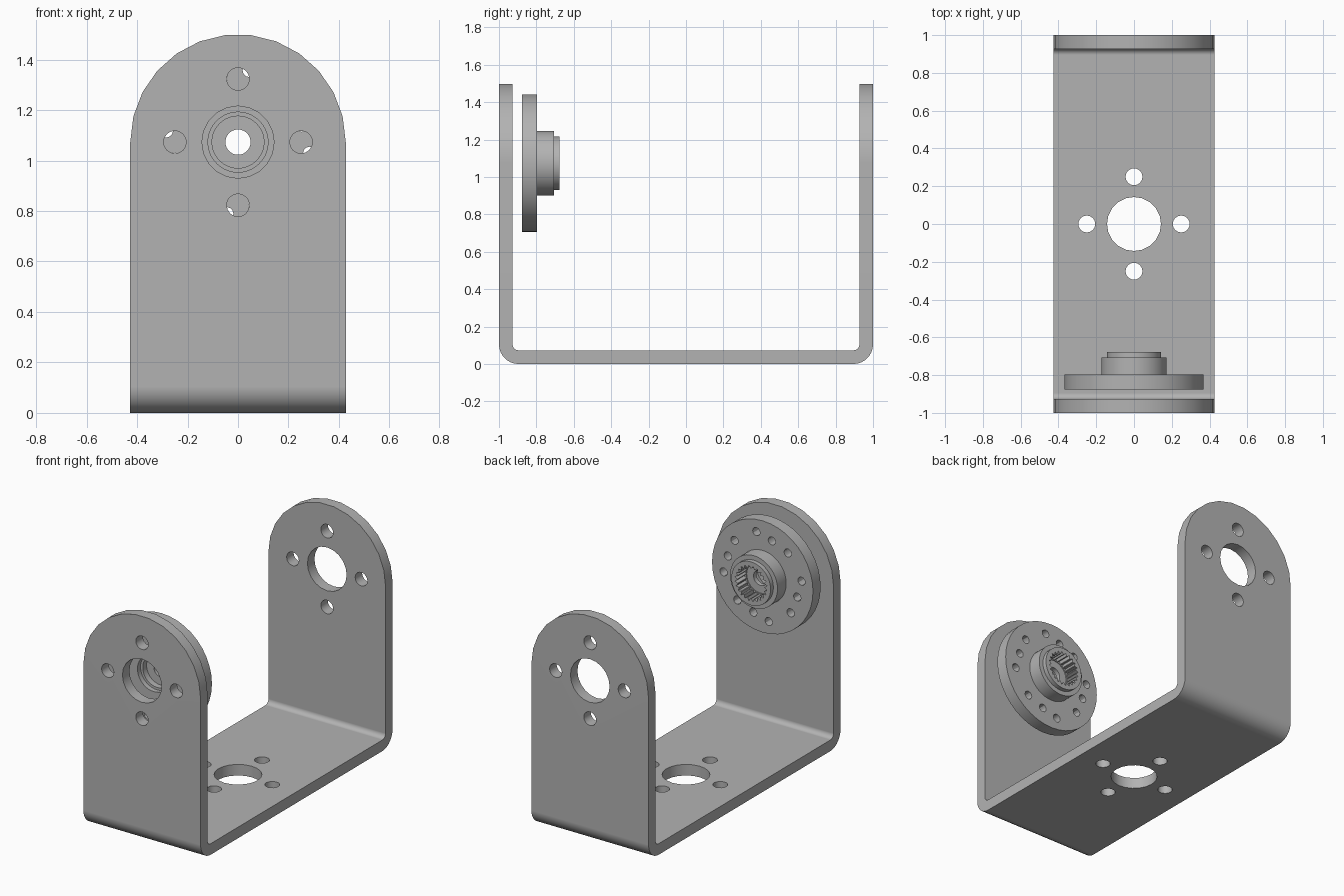
import bpy, bmesh, math
from mathutils import Vector, Matrix

if "Cube" in bpy.data.objects:
    bpy.data.objects.remove(bpy.data.objects["Cube"])

metal = bpy.data.materials.new("grey_metal")
metal.diffuse_color = (0.45, 0.45, 0.45, 1)
metal.use_nodes = True
metal.node_tree.nodes["Principled BSDF"].inputs["Base Color"].default_value = metal.diffuse_color

AXIS_Z = 1.073    # height of the pivot axis
HALF_W = 0.427    # half the bracket width
T = 0.073         # sheet thickness
PIVOT = Vector((0, 0, AXIS_Z))


def new_object(name, bm):
    bmesh.ops.recalc_face_normals(bm, faces=bm.faces)
    mesh = bpy.data.meshes.new(name)
    bm.to_mesh(mesh)
    bm.free()
    mesh.materials.append(metal)
    obj = bpy.data.objects.new(name, mesh)
    bpy.context.collection.objects.link(obj)
    return obj


def prism(name, points, vec):
    """Extrude a closed outline along a vector."""
    bm = bmesh.new()
    face = bm.faces.new([bm.verts.new(p) for p in points])
    out = bmesh.ops.extrude_face_region(bm, geom=[face])
    verts = [g for g in out["geom"] if isinstance(g, bmesh.types.BMVert)]
    bmesh.ops.translate(bm, verts=verts, vec=vec)
    return new_object(name, bm)


def arc(cx, cy, r, a0, a1, n):
    return [(cx + r * math.cos(math.radians(a0 + (a1 - a0) * i / n)),
             cy + r * math.sin(math.radians(a0 + (a1 - a0) * i / n))) for i in range(n + 1)]


def ring(bm, centre, r, length, axis, n):
    """Add a cylinder along y or z to a cutter mesh."""
    rot = Matrix.Rotation(math.pi / 2, 4, 'X') if axis == 'y' else Matrix()
    bmesh.ops.create_cone(bm, cap_ends=True, segments=n, radius1=r, radius2=r,
                          depth=length, matrix=Matrix.Translation(centre) @ rot)


def boolean(obj, cutter, operation):
    mod = obj.modifiers.new("cut", 'BOOLEAN')
    mod.object, mod.operation, mod.solver = cutter, operation, 'EXACT'
    bpy.context.view_layer.objects.active = obj
    bpy.ops.object.modifier_apply(modifier=mod.name)
    bpy.data.objects.remove(cutter)


def smooth(obj):
    bpy.ops.object.select_all(action='DESELECT')
    obj.select_set(True)
    bpy.context.view_layer.objects.active = obj
    bpy.ops.object.shade_smooth_by_angle(angle=math.radians(30))
    mod = obj.modifiers.new("even_shading", 'WEIGHTED_NORMAL')
    mod.keep_sharp = True


# Bracket: bent sheet in side profile, trimmed to a round-topped front outline
R_OUT, R_IN = 0.105, 0.032
half = [(1 - T, 1.5), (1, 1.5)]
half_out = [(1, 1.5)] + arc(1 - R_OUT, R_OUT, R_OUT, 0, -90, 7)
half_in = [(1 - T, 1.5)] + arc(1 - T - R_IN, T + R_IN, R_IN, 0, -90, 7)
mirror = lambda pts: [(-y, z) for y, z in reversed(pts)]
outline = half_out + mirror(half_out) + mirror(half_in)[::-1] + half_in[::-1]
bracket = prism("bracket", [(-0.6, y, z) for y, z in outline], (1.2, 0, 0))
dome = [(-HALF_W, -0.1), (HALF_W, -0.1)] + arc(0, AXIS_Z, HALF_W, 0, 180, 13)
boolean(bracket, prism("dome_cutter", [(x, -1.2, z) for x, z in dome], (0, 2.4, 0)), 'INTERSECT')

# Centre hole and four screw holes, through both arms and through the base
for axis, centre, length in (('y', PIVOT, 3), ('z', Vector((0, 0, 0)), 0.5)):
    bm = bmesh.new()
    ring(bm, centre, 0.143, length, axis, 20)
    for k in range(4):
        c, s = math.cos(k * math.pi / 2) * 0.25, math.sin(k * math.pi / 2) * 0.25
        offset = Vector((c, 0, s)) if axis == 'y' else Vector((c, s, 0))
        ring(bm, centre + offset, 0.045, length, axis, 16)
    boolean(bracket, new_object("hole_cutter", bm), 'DIFFERENCE')
smooth(bracket)

# Round horn: lathed disc, collar, tip, inner web and stepped recess
section = [(0.05, -0.805), (0.103, -0.805), (0.103, -0.845), (0.119, -0.845),
           (0.119, -0.877), (0.368, -0.877), (0.368, -0.797), (0.173, -0.797),
           (0.173, -0.706), (0.143, -0.706), (0.143, -0.677), (0.1, -0.677),
           (0.1, -0.775), (0.05, -0.775)]
N = 40
bm = bmesh.new()
rows = [[bm.verts.new((r * math.cos(2 * math.pi * i / N), y,
                       AXIS_Z + r * math.sin(2 * math.pi * i / N))) for r, y in section]
        for i in range(N)]
for i in range(N):
    a, b = rows[i], rows[(i + 1) % N]
    for j in range(len(section)):
        k = (j + 1) % len(section)
        bm.faces.new((a[j], a[k], b[k], b[j]))
horn = new_object("round_horn", bm)

# Spline teeth cut into the bore
TEETH = 24
star = []
for i in range(TEETH * 2):
    r = 0.118 if i % 2 else 0.097
    a = math.pi * i / TEETH
    star.append((r * math.cos(a), -0.77, AXIS_Z + r * math.sin(a)))
boolean(horn, prism("spline_cutter", star, (0, 0.2, 0)), 'DIFFERENCE')

# Three sets of four screw holes around the disc
bm = bmesh.new()
for angle, radius in ((81, 0.288), (105, 0.262), (132, 0.275)):
    for k in range(4):
        a = math.radians(angle + 90 * k)
        ring(bm, PIVOT + Vector((radius * math.cos(a), -0.84, radius * math.sin(a))),
             0.027, 0.3, 'y', 12)
boolean(horn, new_object("screw_hole_cutter", bm), 'DIFFERENCE')
smooth(horn)
